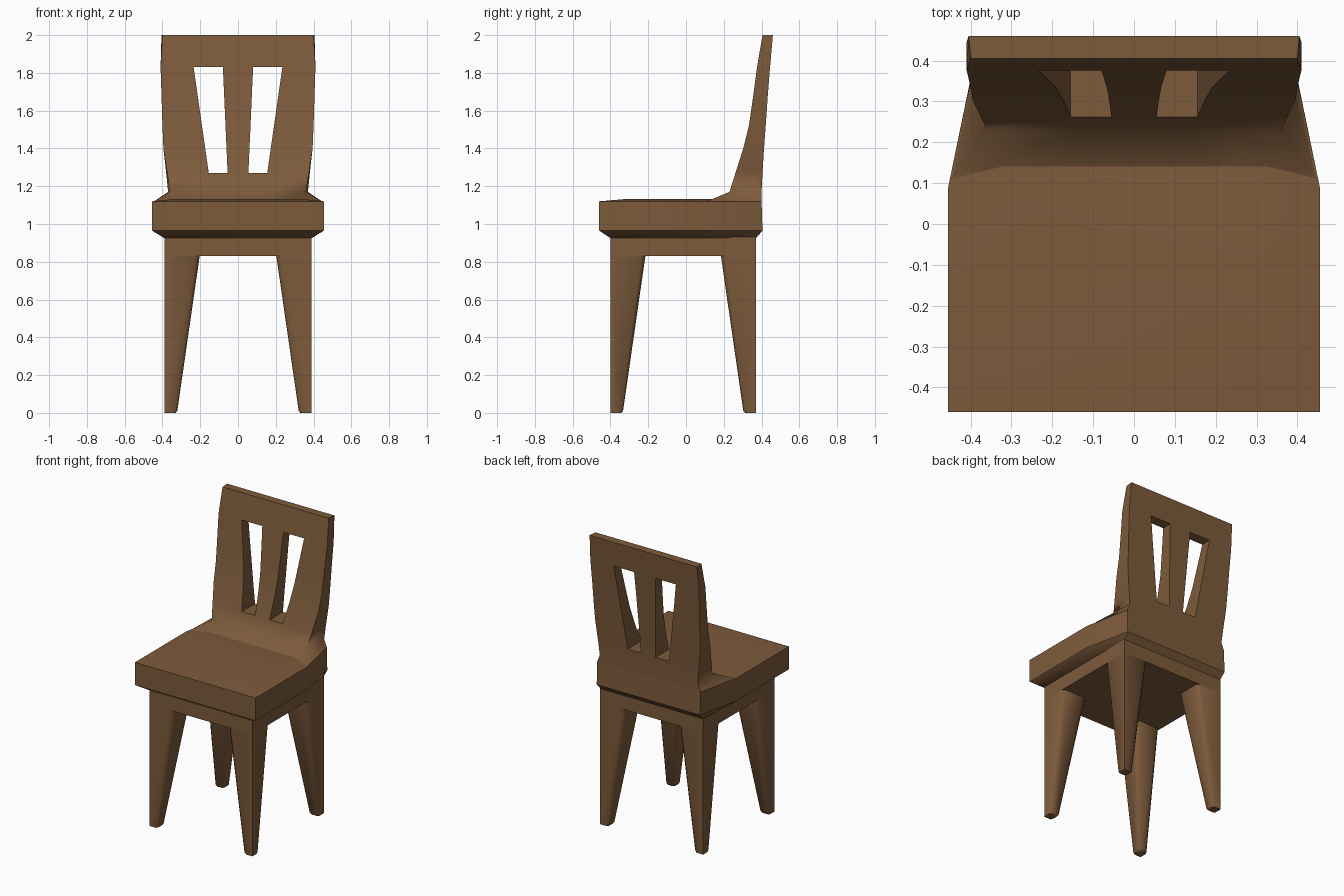
import bpy, bmesh, math

if "Cube" in bpy.data.objects:
    bpy.data.objects.remove(bpy.data.objects["Cube"])

wood = bpy.data.materials.new("brown wood")
wood.diffuse_color = (0.205, 0.104, 0.044, 1)
wood.use_nodes = True
wood.node_tree.nodes["Principled BSDF"].inputs["Base Color"].default_value = wood.diffuse_color


def finish(bm, name, angle=40):
    bmesh.ops.recalc_face_normals(bm, faces=bm.faces)
    me = bpy.data.meshes.new(name)
    bm.to_mesh(me)
    bm.free()
    ob = bpy.data.objects.new(name, me)
    bpy.context.collection.objects.link(ob)
    me.materials.append(wood)
    bpy.ops.object.select_all(action='DESELECT')
    ob.select_set(True)
    bpy.context.view_layer.objects.active = ob
    bpy.ops.object.shade_smooth_by_angle(angle=math.radians(angle))
    return ob


def loft(name, rings, angle=40):
    """Skin a stack of (z, outline) rings and cap both ends."""
    bm = bmesh.new()
    vs = [[bm.verts.new((x, y, z)) for x, y in pts] for z, pts in rings]
    n = len(vs[0])
    for a, b in zip(vs, vs[1:]):
        for i in range(n):
            j = (i + 1) % n
            bm.faces.new((a[i], a[j], b[j], b[i]))
    bm.faces.new(vs[0])
    bm.faces.new(vs[-1])
    return finish(bm, name, angle)


def plan(w, front, wb, mid, back):
    """Outline with straight front part and tapered rear."""
    return [(-w, front), (w, front), (w, mid), (wb, back), (-wb, back), (-w, mid)]


# Seat slab with chamfered underside and slightly crowned top
loft("seat", [
    (0.925, plan(0.39, -0.40, 0.385, 0.09, 0.37)),
    (0.965, plan(0.455, -0.46, 0.39, 0.09, 0.405)),
    (1.12, plan(0.455, -0.46, 0.39, 0.09, 0.40)),
    (1.133, plan(0.33, -0.31, 0.30, 0.09, 0.36)),
])

# Apron under the seat
loft("apron", [
    (0.83, plan(0.388, -0.40, 0.388, 0.09, 0.37)),
    (0.93, plan(0.388, -0.40, 0.388, 0.09, 0.37)),
])


# Four tapered legs: outer faces vertical, inner faces sloping
def leg_ring(sx, sy, y0, s, c):
    pts = [(0, 0), (s - c, 0), (s, c), (s, s - c), (s - c, s), (c, s), (0, s - c)]
    return [(sx * (0.388 - u), y0 - sy * v) for u, v in pts]


for sy, y0, label in ((-1, -0.40, "front"), (1, 0.37, "back")):
    for sx, side in ((-1, "left"), (1, "right")):
        loft(f"{label}_{side}_leg", [
            (0.0, leg_ring(sx, sy, y0, 0.058, 0.01)),
            (0.012, leg_ring(sx, sy, y0, 0.067, 0.01)),
            (0.83, leg_ring(sx, sy, y0, 0.185, 0.02)),
        ], 50)

# Backrest rows: z, front y, front half width, back y, back half width
rows = [
    (1.12, 0.11, 0.445, 0.40, 0.39),
    (1.17, 0.23, 0.36, 0.40, 0.37),
    (1.27, 0.262, 0.375, 0.405, 0.38),
    (1.40, 0.303, 0.395, 0.413, 0.395),
    (1.52, 0.333, 0.40, 0.422, 0.40),
    (1.68, 0.356, 0.405, 0.433, 0.405),
    (1.83, 0.376, 0.41, 0.445, 0.41),
    (2.00, 0.405, 0.40, 0.46, 0.405),
]
SLOT_ROWS = range(2, 6)
bm = bmesh.new()
grids = ([], [])
for z, yf, wf, yb, wb in rows:
    t = min(max((z - 1.27) / 0.56, 0), 1)
    outer, inner = 0.155 + 0.08 * t, 0.055 + 0.025 * t
    for grid, y, w in ((grids[0], yf, wf), (grids[1], yb, wb)):
        grid.append([bm.verts.new((x, y, z))
                     for x in (-w, -outer, -inner, inner, outer, w)])


def solid(i, j):
    if not (0 <= i < len(rows) - 1 and 0 <= j < 5):
        return False
    return not (i in SLOT_ROWS and j in (1, 3))


# Skin front and back, then wall in the rim and the two slots
F, B = grids
for i in range(len(rows) - 1):
    for j in range(5):
        if not solid(i, j):
            continue
        for g in grids:
            bm.faces.new((g[i][j], g[i][j + 1], g[i + 1][j + 1], g[i + 1][j]))
        for (di, dj), (a, b) in {
            (-1, 0): ((i, j), (i, j + 1)), (1, 0): ((i + 1, j), (i + 1, j + 1)),
            (0, -1): ((i, j), (i + 1, j)), (0, 1): ((i, j + 1), (i + 1, j + 1)),
        }.items():
            if not solid(i + di, j + dj):
                bm.faces.new((F[a[0]][a[1]], F[b[0]][b[1]],
                              B[b[0]][b[1]], B[a[0]][a[1]]))
finish(bm, "backrest", 55)
